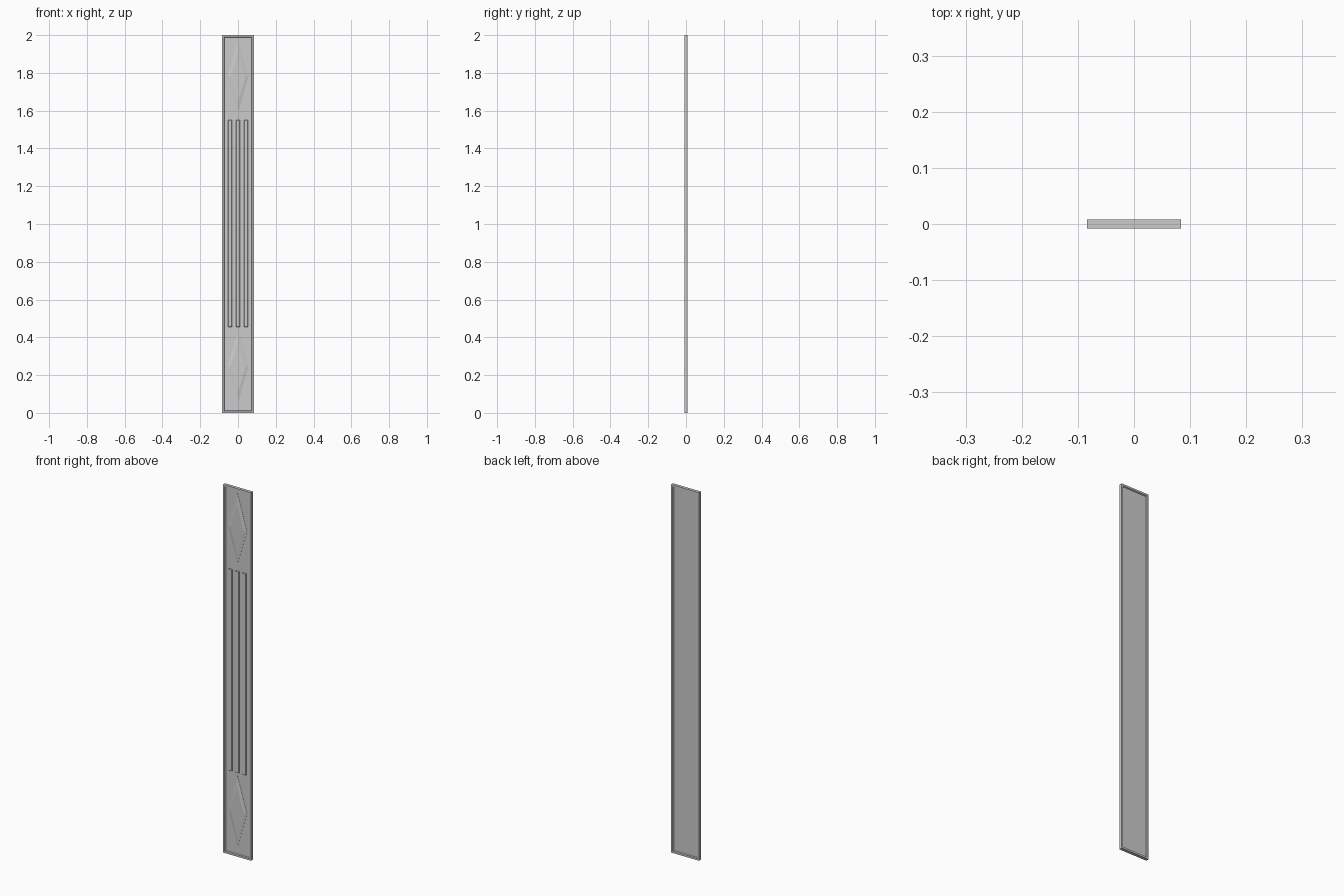
import bpy, bmesh

if "Cube" in bpy.data.objects:
    bpy.data.objects.remove(bpy.data.objects["Cube"])

W, D, H = 0.084, 0.0083, 2.0     # half width, half depth, height
RIM, PANEL = 0.013, 0.003        # rim width, panel half thickness


def mesh_object(name, bm):
    bmesh.ops.recalc_face_normals(bm, faces=bm.faces)
    me = bpy.data.meshes.new(name)
    bm.to_mesh(me)
    bm.free()
    ob = bpy.data.objects.new(name, me)
    bpy.context.collection.objects.link(ob)
    return ob


def loft(name, rings, cap=True):
    """Skin matching rings; closed into a loop when cap is False."""
    bm = bmesh.new()
    vs = [[bm.verts.new(p) for p in r] for r in rings]
    n = len(rings[0])
    pairs = list(zip(vs, vs[1:])) + ([] if cap else [(vs[-1], vs[0])])
    for a, b in pairs:
        for i in range(n):
            j = (i + 1) % n
            bm.faces.new((a[i], a[j], b[j], b[i]))
    if cap:
        bm.faces.new(vs[0])
        bm.faces.new(vs[-1])
    return mesh_object(name, bm)


def rect(x0, x1, z0, z1, y):
    return [(x0, y, z0), (x1, y, z0), (x1, y, z1), (x0, y, z1)]


def diamond(zc, hw, hh, y):
    return [(0, y, zc - hh), (hw, y, zc), (0, y, zc + hh), (-hw, y, zc)]


def inset_rect(i, y):
    return rect(-W + i, W - i, i, H - i, y)


# frame with slightly sloped inner walls, recessed on both sides
loft("frame", [inset_rect(0, -D), inset_rect(0, D), inset_rect(RIM - 0.003, D),
               inset_rect(RIM, PANEL), inset_rect(RIM, -PANEL),
               inset_rect(RIM - 0.003, -D)], cap=False)

# thin back panel
loft("panel", [inset_rect(RIM - 0.001, -PANEL), inset_rect(RIM - 0.001, PANEL)])

# raised bevelled diamonds at each end
for name, zc in (("lower_diamond", 0.245), ("upper_diamond", 1.78)):
    loft(name, [diamond(zc, 0.056, 0.192, 0), diamond(zc, 0.056, 0.192, -PANEL - 0.001),
                diamond(zc, 0.039, 0.135, -D + 0.0003)])

# three vertical ribs
for name, x in (("left_rib", -0.042), ("middle_rib", 0), ("right_rib", 0.042)):
    loft(name, [rect(x - 0.0105, x + 0.0105, 0.455, 1.55, 0),
                rect(x - 0.0105, x + 0.0105, 0.455, 1.55, -D + 0.002),
                rect(x - 0.0085, x + 0.0085, 0.457, 1.548, -D + 0.0003)])
